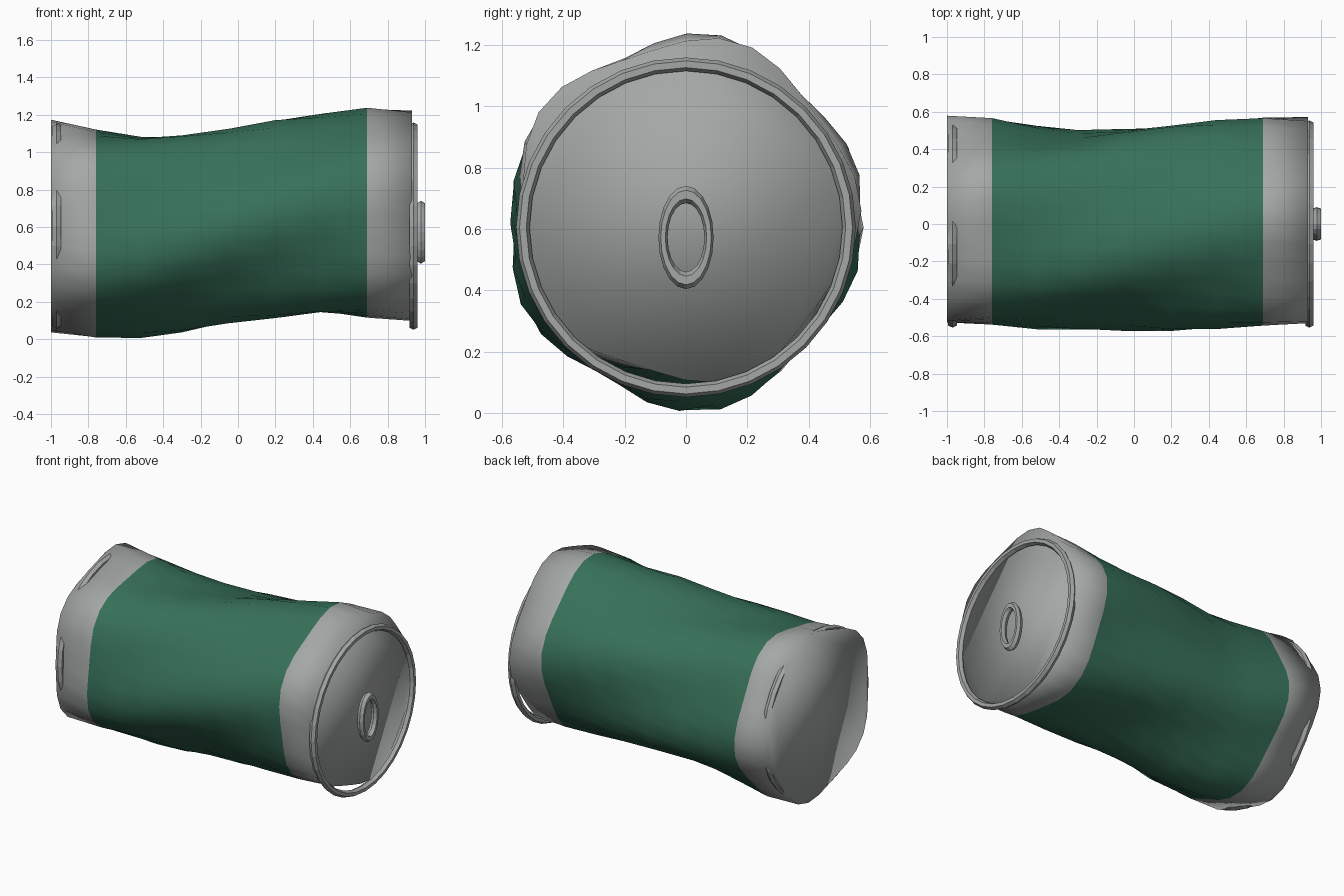
import bpy, bmesh, math
from mathutils import Matrix

if "Cube" in bpy.data.objects:
    bpy.data.objects.remove(bpy.data.objects["Cube"])

SIDES = 32

def material(name, rgb):
    m = bpy.data.materials.new(name)
    m.diffuse_color = (*rgb, 1)
    m.use_nodes = True
    m.node_tree.nodes["Principled BSDF"].inputs["Base Color"].default_value = m.diffuse_color
    return m

metal = material("grey metal", (0.37, 0.39, 0.38))
label = material("green label", (0.038, 0.165, 0.10))

def finish(name, bm, mats):
    bmesh.ops.recalc_face_normals(bm, faces=bm.faces)
    me = bpy.data.meshes.new(name)
    bm.to_mesh(me)
    bm.free()
    for m in mats:
        me.materials.append(m)
    ob = bpy.data.objects.new(name, me)
    bpy.context.collection.objects.link(ob)
    return ob

# Crumpled can body: x, centre y, centre z, radius y, radius z, five-fold ripple
STATIONS = [
    (-1.00, 0.001, 0.605, 0.552, 0.558, 0.026),
    (-0.76, 0.000, 0.575, 0.546, 0.549, 0.026),
    (-0.52, -0.022, 0.570, 0.530, 0.534, 0.030),
    (-0.30, -0.024, 0.583, 0.522, 0.520, 0.030),
    (-0.05, -0.008, 0.610, 0.535, 0.506, 0.030),
    (0.20, -0.004, 0.634, 0.542, 0.518, 0.030),
    (0.44, 0.000, 0.650, 0.546, 0.526, 0.029),
    (0.69, 0.003, 0.663, 0.550, 0.556, 0.024),
    (0.93, -0.003, 0.660, 0.551, 0.553, 0.024),
]
bm = bmesh.new()
rings = []
for x, cy, cz, ry, rz, ripple in STATIONS:
    # the ripple twists by one full lobe along the can
    t = (x + 1) / 1.93
    phase = 2 * math.pi * (t - 0.04 * math.sin(math.pi * t))
    ring = []
    for i in range(SIDES):
        a = 2 * math.pi * i / SIDES
        w = ripple * math.cos(5 * a + phase)
        ring.append(bm.verts.new((x, cy + (ry + w) * math.cos(a),
                                  cz + (rz + w) * math.sin(a))))
    rings.append(ring)
for r0, r1 in zip(rings, rings[1:]):
    for i in range(SIDES):
        j = (i + 1) % SIDES
        bm.faces.new((r0[i], r0[j], r1[j], r1[i]))
bm.faces.new(rings[0])
bm.faces.new(rings[-1])
for f in bm.faces:
    f.smooth = True
    # label covers the middle of the can
    f.material_index = 1 if -0.76 < f.calc_center_median().x < 0.69 else 0
finish("can_body", bm, [metal, label])

def torus(name, centre, major, minor, scale=(1, 1, 1), sides=SIDES, minor_sides=6):
    """Flat-shaded ring lying in the yz plane."""
    bm = bmesh.new()
    grid = []
    for i in range(sides):
        a = 2 * math.pi * i / sides
        row = []
        for k in range(minor_sides):
            b = 2 * math.pi * k / minor_sides
            r = major + minor * math.cos(b)
            row.append(bm.verts.new((minor * math.sin(b), r * math.cos(a), r * math.sin(a))))
        grid.append(row)
    for i in range(sides):
        p, q = grid[i], grid[(i + 1) % sides]
        for k in range(minor_sides):
            n = (k + 1) % minor_sides
            bm.faces.new((p[k], q[k], q[n], p[n]))
    bm.transform(Matrix.Translation(centre) @ Matrix.Diagonal((*scale, 1)))
    return finish(name, bm, [metal])

# Rims at both ends and the oval pull tab
torus("top_rim", (0.938, 0, 0.605), 0.532, 0.022, (1.15, 1, 1))
torus("bottom_rim", (-0.970, 0, 0.605), 0.532, 0.022, (1.25, 1, 1))
torus("pull_tab", (0.978, 0, 0.572), 0.075, 0.015, (1.7, 1, 1.87), 20)
